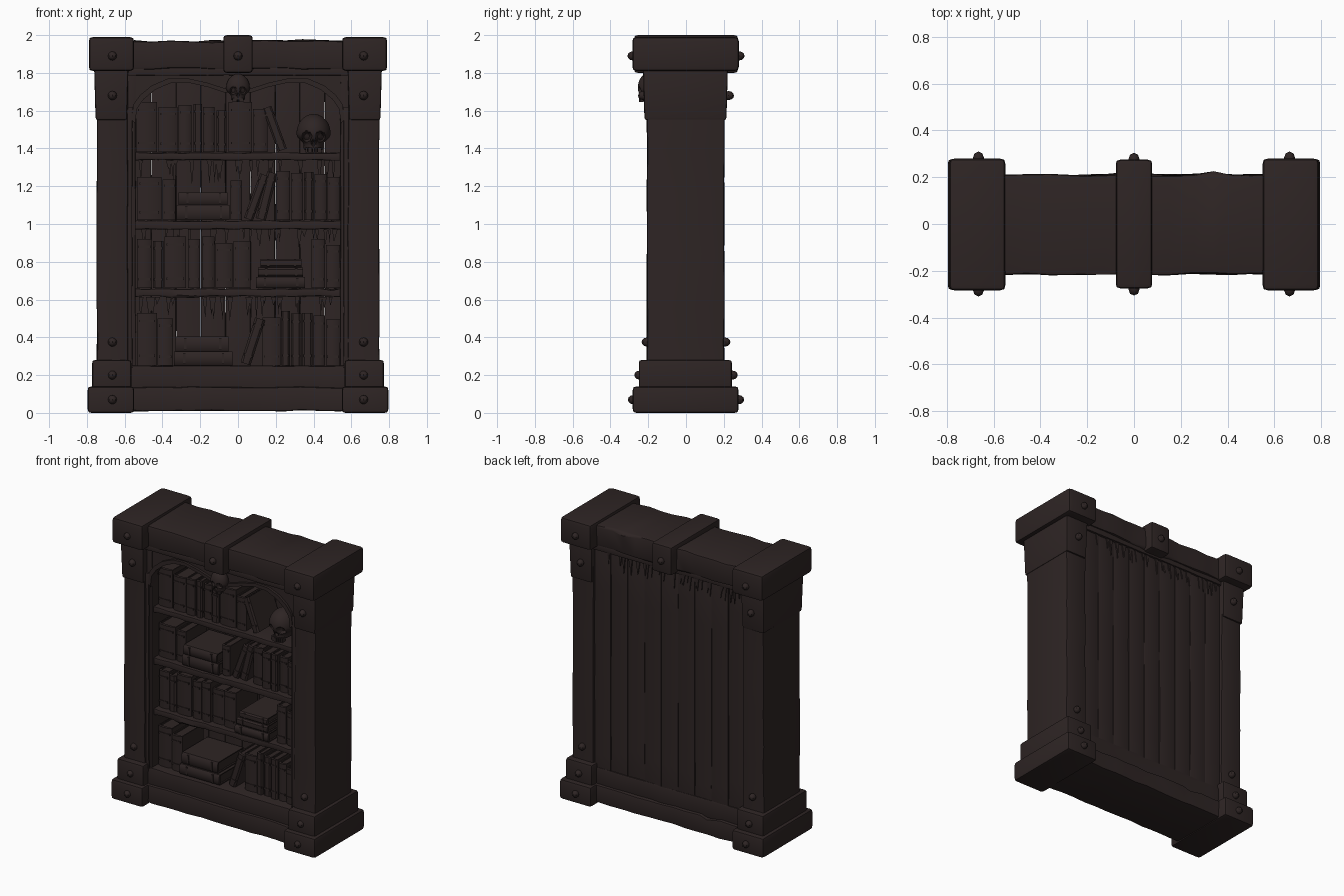
import bpy, bmesh, math, random
from mathutils import Matrix, Vector

if "Cube" in bpy.data.objects:
    bpy.data.objects.remove(bpy.data.objects["Cube"])
random.seed(7)

wood = bpy.data.materials.new("dark_brown_wood")
wood.diffuse_color = (0.027, 0.018, 0.0175, 1)
wood.use_nodes = True
wood.node_tree.nodes["Principled BSDF"].inputs["Base Color"].default_value = wood.diffuse_color


def finish(name, bm, angle=35):
    bmesh.ops.recalc_face_normals(bm, faces=bm.faces)
    me = bpy.data.meshes.new(name)
    bm.to_mesh(me)
    bm.free()
    me.materials.append(wood)
    me.shade_smooth()
    me.set_sharp_from_angle(angle=math.radians(angle))
    ob = bpy.data.objects.new(name, me)
    bpy.context.collection.objects.link(ob)
    return ob


def box(name, x0, x1, y0, y1, z0, z1, bevel=0.012, wear=0.0, cuts=0, taper=0.0):
    """Bevelled block; wear nicks its long edges inwards, taper pinches the bottom."""
    bm = bmesh.new()
    lo, hi = Vector((x0, y0, z0)), Vector((x1, y1, z1))
    size, mid = hi - lo, (lo + hi) / 2
    bmesh.ops.create_cube(bm, size=1, matrix=Matrix.Translation(mid) @ Matrix.Diagonal((*size, 1)))
    ax = max(range(3), key=lambda i: size[i])
    for i in range(1, cuts + 1):
        n = Vector((0, 0, 0))
        n[ax] = 1
        p = lo.copy()
        p[ax] += size[ax] * (i + random.uniform(-.3, .3)) / (cuts + 1)
        bmesh.ops.bisect_plane(bm, geom=bm.verts[:] + bm.edges[:] + bm.faces[:], plane_co=p, plane_no=n)
    for v in bm.verts:
        if lo[ax] + 1e-4 < v.co[ax] < hi[ax] - 1e-4:
            for k in range(3):
                if k != ax:
                    v.co[k] -= math.copysign(random.random() * wear, v.co[k] - mid[k])
        if taper and v.co.z < mid.z:
            v.co.x -= math.copysign(taper, v.co.x - mid.x)
            v.co.y -= math.copysign(taper, v.co.y - mid.y)
    if bevel:
        sharp = [e for e in bm.edges if e.calc_face_angle(0) > 0.6]
        bmesh.ops.bevel(bm, geom=sharp, offset=bevel, segments=2, profile=0.6, affect='EDGES')
    return finish(name, bm)


def prism(bm, pts, vec, to3d):
    """Extrude a 2D outline along vec."""
    f = bm.faces.new([bm.verts.new(to3d(*p)) for p in pts])
    r = bmesh.ops.extrude_face_region(bm, geom=[f])
    bmesh.ops.translate(bm, vec=vec, verts=[v for v in r['geom'] if isinstance(v, bmesh.types.BMVert)])


def block(bm, x0, x1, y0, y1, z0, z1):
    m = Matrix.Translation(((x0 + x1) / 2, (y0 + y1) / 2, (z0 + z1) / 2))
    bmesh.ops.create_cube(bm, size=1, matrix=m @ Matrix.Diagonal((x1 - x0, y1 - y0, z1 - z0, 1)))


def rivet(x, y, z):
    bm = bmesh.new()
    bmesh.ops.create_uvsphere(bm, u_segments=8, v_segments=6, radius=1,
                              matrix=Matrix.Translation((x, y, z)) @ Matrix.Diagonal((.024, .028, .024, 1)))
    finish("rivet", bm)


def book(x, z, t, h, tilt=0, front=-0.13, depth=0.25):
    """Book with rounded spine to the front; x, z is the bottom middle of the spine."""
    bm = bmesh.new()
    c, a = min(.007, t * .2), t / 2
    front += random.uniform(-.012, .012)
    back = front + depth
    outline = [(a, back), (a, front + .012), (a * .6, front + .002), (0, front), (-a * .6, front + .002),
               (-a, front + .012), (-a, back), (-a + c, back), (-a + c, front + .02), (a - c, front + .02), (a - c, back)]
    prism(bm, outline, (0, 0, h), lambda u, v: (u, v, 0))
    block(bm, -a + c * .5, a - c * .5, front + .015, back - .008, .006, h - .01)
    for k in (.16, .82):  # raised spine bands
        block(bm, -a * .8, a * .8, front - .003, front + .02, h * k, h * k + .012)
    bm.transform(Matrix.Translation((x, 0, z)) @ Matrix.Rotation(math.radians(tilt), 4, 'Y'))
    finish("book", bm)


def skull(name, x, y, z, w, d, h):
    """Skull from a sphere: pinched jaw, pushed-in eyes and nose, tooth row."""
    bm = bmesh.new()
    bmesh.ops.create_icosphere(bm, subdivisions=5, radius=1)
    for v in bm.verts:
        p = v.co.copy()
        if p.z < -.1:
            s = min(1, (-.1 - p.z) / .5)
            s = s * s * (3 - 2 * s)
            r = max(.35, math.hypot(p.x, p.y))
            v.co.x = p.x / r * (.98 - .4 * s) * min(1, r / .6)
            v.co.y = p.y / r * (.98 - .2 * s) * min(1, r / .6)
        if p.y < 0:
            q = v.co
            for ex, ez, er, dp in ((-.4, -.18, .27, .5), (.4, -.18, .27, .5), (0, -.5, .13, .3)):
                f = math.hypot(q.x - ex, p.z - ez) / er
                if f < 1:
                    v.co.y += dp * min(1, (1 - f) * 3)
    for i in range(-3, 4):
        block(bm, i * .14 - .06, i * .14 + .06, -.9 + abs(i) * .05, -.4, -1, -.72)
    bm.transform(Matrix.Translation((x, y, z)) @ Matrix.Diagonal((w / 2, d / 2, h / 2, 1)))
    finish(name, bm, 50)


def drips(name, x0, x1, y, z, n, length):
    """Thin ragged streaks hanging from an edge."""
    bm = bmesh.new()
    for i in range(n):
        x, w = random.uniform(x0, x1 - .03), random.uniform(.012, .03)
        prism(bm, [(x, z), (x + w, z), (x + w * random.uniform(.3, .7), z - length * random.uniform(.3, 1))],
              (0, .008, 0), lambda u, v: (u, y, v))
    finish(name, bm)


# corner posts, feet, collars and caps
for s in (-1, 1):
    def side(name, a, b, *r, **k):
        box(name, min(s * a, s * b), max(s * a, s * b), *r, **k)
    side("corner_post", .58, .75, -.21, .205, .05, 1.9, bevel=.012, wear=.006, cuts=9)
    side("inner_frame", .54, .60, -.185, .18, .1, 1.9, bevel=.008, wear=.004, cuts=8)
    side("frame_bead", .558, .59, -.197, -.15, .24, 1.62, bevel=.006, wear=.003, cuts=8)
    side("foot", .55, .796, -.282, .278, 0, .14, bevel=.02)
    side("foot_collar", .565, .772, -.25, .243, .12, .28, bevel=.016)
    side("upper_collar", .58, .762, -.228, .222, 1.55, 1.84, bevel=.014, taper=.008)
    side("top_cap", .55, .79, -.284, .28, 1.81, 1.99, bevel=.024)
    for z, y in ((.07, .28), (.2, .246), (.375, .207), (1.68, .226), (1.89, .282)):
        rivet(s * .665, -y, z)
        rivet(s * .665, y, z)

# beams and centre clasp
box("base_beam", -.7, .7, -.218, .215, .008, .14, bevel=.014, wear=.008, cuts=14)
box("bottom_rail", -.6, .6, -.195, .19, .12, .252, bevel=.012, wear=.005, cuts=12)
box("top_beam", -.74, .74, -.22, .216, 1.815, 1.975, bevel=.016, wear=.01, cuts=14)
box("under_beam_moulding", -.59, .59, -.205, .2, 1.785, 1.83, bevel=.008, wear=.003, cuts=10)
box("centre_clasp", -.078, .078, -.275, .275, 1.80, 2.0, bevel=.02)
rivet(0, -.278, 1.89)
rivet(0, .276, 1.89)

# back boards
edges = [-.59 + i * 1.18 / 9 for i in range(10)]
for a, b in zip(edges, edges[1:]):
    d = random.uniform(0, .006)
    box("back_board", a, b, .135 + d, .18 + d, .13, 1.83, bevel=.004, wear=.002, cuts=5)
drips("back_streaks", -.56, .56, .182, 1.79, 34, .12)

# arched front panel with raised moulding
half = [(.545, 1.53), (.535, 1.61), (.50, 1.66), (.44, 1.71), (.36, 1.745), (.27, 1.75), (.16, 1.725), (.07, 1.695)]
arch = [(-x, z) for x, z in half] + half[::-1]
bm = bmesh.new()
prism(bm, arch + [(.59, 1.53), (.59, 1.82), (-.59, 1.82), (-.59, 1.53)], (0, .05, 0), lambda u, v: (u, -.182, v))
finish("arch_panel", bm)
bm = bmesh.new()
rim = [(x * 1.035, z + .024) for x, z in arch]
prism(bm, arch + rim[::-1], (0, .04, 0), lambda u, v: (u, -.2, v))
finish("arch_moulding", bm)
skull("arch_skull", 0, -.205, 1.72, .125, .1, .15)

# shelves
for z0, z1 in ((.613, .66), (.97, 1.02), (1.335, 1.38)):
    box("shelf", -.55, .55, -.165, .15, z0, z1, bevel=.008, wear=.006, cuts=16)
    drips("shelf_streaks", -.53, .53, .126, z0, 26, .13)

# upright books: (left, right, top) per shelf
rows = {
    1.38: [(-.54, -.43, 1.645), (-.42, -.32, 1.62), (-.315, -.245, 1.63), (-.235, -.19, 1.635), (-.185, -.125, 1.62),
           (-.115, -.06, 1.60), (-.05, .075, 1.645), (.08, .155, 1.61)],
    1.02: [(-.535, -.405, 1.25), (-.4, -.33, 1.235), (-.04, .02, 1.23), (.2, .275, 1.28), (.28, .345, 1.27),
           (.35, .4, 1.275), (.405, .47, 1.265), (.475, .54, 1.25)],
    .66: [(-.535, -.455, .92), (-.45, -.395, .91), (-.39, -.275, .935), (-.265, -.2, .92), (-.19, -.125, .935),
          (-.12, -.03, .90), (-.025, .065, .91), (.39, .46, .92), (.465, .54, .89)],
    .252: [(-.535, -.43, .53), (-.425, -.345, .5), (.13, .225, .505), (.23, .275, .54), (.28, .335, .525),
           (.34, .395, .53), (.4, .46, .515), (.465, .54, .495)],
}
for z, row in rows.items():
    for a, b, top in row:
        book((a + b) / 2, z, b - a, top - z)

# leaning books
for x, z, t, h, tilt in ((.235, 1.392, .05, .24, -20), (.055, 1.025, .05, .25, 20),
                         (.12, 1.025, .055, .255, 14), (.04, .26, .055, .25, 18)):
    book(x, z, t, h, tilt)

# lying stacks: (left, right, bottom, top)
for a, b, z0, z1 in ((-.325, -.045, 1.02, 1.1), (-.315, -.055, 1.1, 1.168), (.095, .355, .66, .72),
                     (.105, .345, .72, .77), (.12, .335, .77, .815), (-.34, -.03, .252, .325), (-.33, -.05, .325, .405)):
    book(a, (z0 + z1) / 2, z1 - z0, b - a, 90, front=-.17, depth=.29)

skull("shelf_skull", .4, -.06, 1.48, .18, .21, .205)
